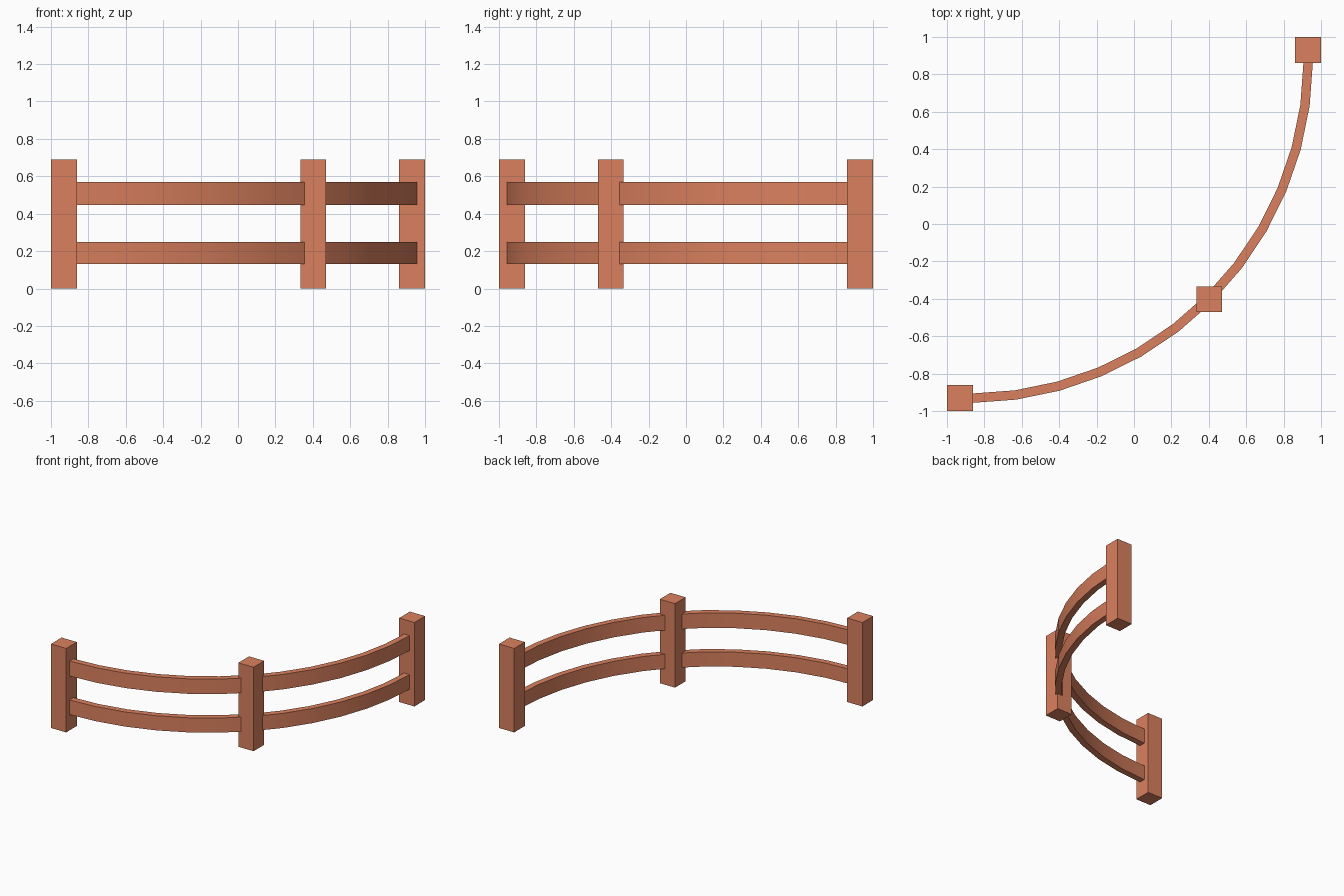
import bpy, bmesh, math

if "Cube" in bpy.data.objects:
    bpy.data.objects.remove(bpy.data.objects["Cube"])

mat = bpy.data.materials.new("wood")
mat.diffuse_color = (0.70, 0.216, 0.112, 1)
mat.use_nodes = True
mat.node_tree.nodes["Principled BSDF"].inputs["Base Color"].default_value = mat.diffuse_color


def finish(bm, name):
    bmesh.ops.recalc_face_normals(bm, faces=bm.faces[:])
    me = bpy.data.meshes.new(name)
    bm.to_mesh(me)
    bm.free()
    me.materials.append(mat)
    ob = bpy.data.objects.new(name, me)
    bpy.context.collection.objects.link(ob)
    return ob


def post(name, x, y, w=0.138, h=0.69):
    bm = bmesh.new()
    bmesh.ops.create_cube(bm, size=1)
    bmesh.ops.scale(bm, vec=(w, w, h), verts=bm.verts)
    bmesh.ops.translate(bm, vec=(x, y, h / 2), verts=bm.verts)
    return finish(bm, name)


def rail(name, a0, a1, z0, z1, steps=6):
    """Rectangular section swept along the fence arc between two angles."""
    c, r, t = 0.8835, 1.815, 0.025
    bm = bmesh.new()
    rings = []
    for i in range(steps + 1):
        a = math.radians(a0 + (a1 - a0) * i / steps)
        rings.append([bm.verts.new((-c + q * math.sin(a), c - q * math.cos(a), z))
                      for q, z in ((r - t, z0), (r + t, z0), (r + t, z1), (r - t, z1))])
    for p, q in zip(rings, rings[1:]):
        for k in range(4):
            n = (k + 1) % 4
            bm.faces.new((p[k], p[n], q[n], q[k]))
    bm.faces.new(rings[0])
    bm.faces.new(rings[-1])
    ob = finish(bm, name)
    bpy.ops.object.select_all(action='DESELECT')
    ob.select_set(True)
    bpy.context.view_layer.objects.active = ob
    bpy.ops.object.shade_smooth_by_angle(angle=math.radians(30))


# posts at both ends and in the middle of the curve
post("left_post", -0.931, -0.931)
post("middle_post", 0.402, -0.402)
post("right_post", 0.931, 0.931)

# two curved rails per bay
for level, z0, z1 in (("lower", 0.13, 0.25), ("upper", 0.447, 0.57)):
    rail(f"left_{level}_rail", 0.5, 45, z0, z1)
    rail(f"right_{level}_rail", 45, 89.5, z0, z1)
